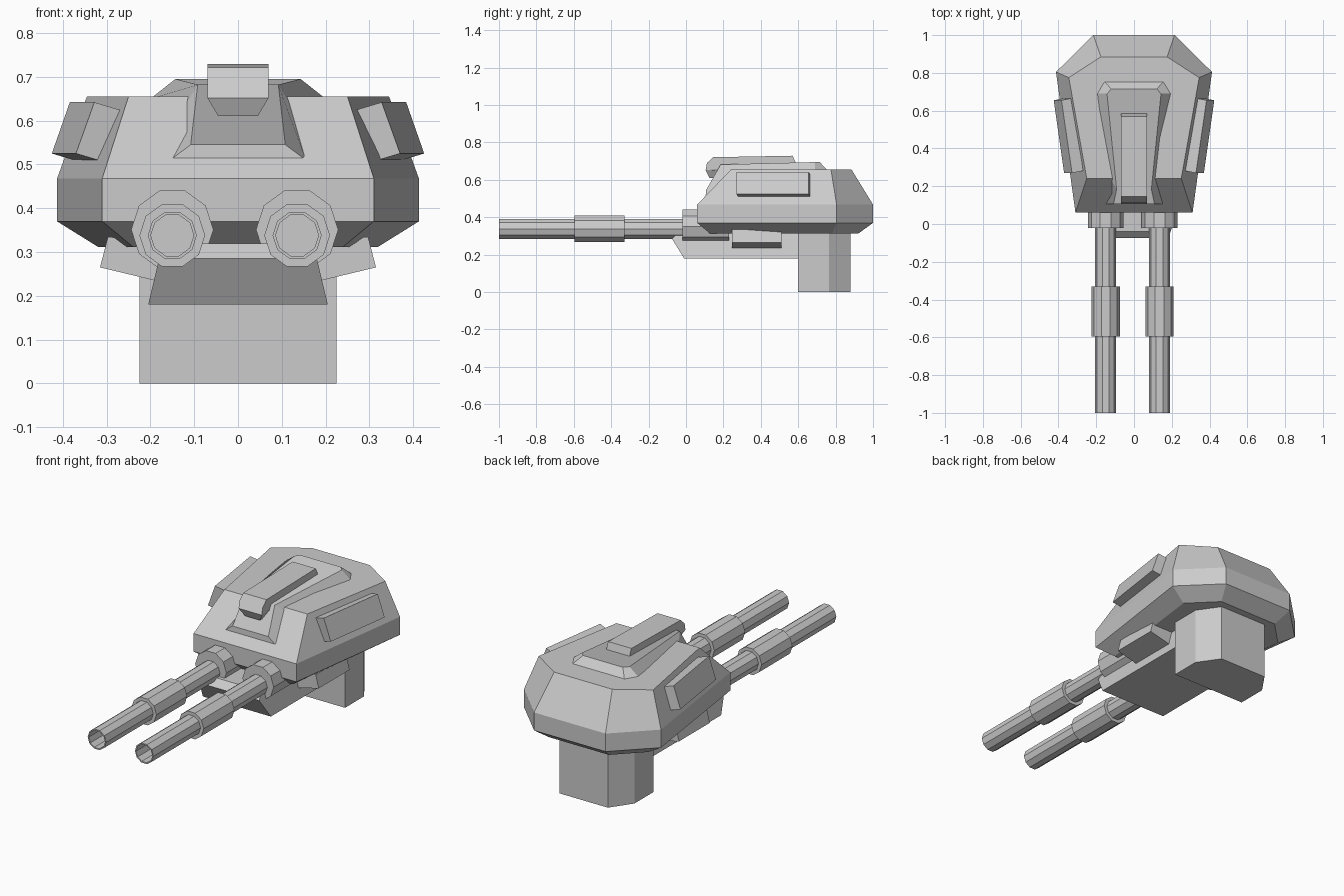
import bpy, bmesh, math
from mathutils import Vector

if "Cube" in bpy.data.objects:
    bpy.data.objects.remove(bpy.data.objects["Cube"])


def make(name, verts, faces):
    mesh = bpy.data.meshes.new(name)
    mesh.from_pydata(verts, [], faces)
    bm = bmesh.new()
    bm.from_mesh(mesh)
    bmesh.ops.recalc_face_normals(bm, faces=bm.faces)
    bm.to_mesh(mesh)
    bm.free()
    obj = bpy.data.objects.new(name, mesh)
    bpy.context.collection.objects.link(obj)
    return obj


def loft(name, rings):
    """Join equal-length rings of points and cap both ends."""
    n = len(rings[0])
    verts = [p for r in rings for p in r]
    faces = [(i * n + j, i * n + (j + 1) % n, (i + 1) * n + (j + 1) % n, (i + 1) * n + j)
             for i in range(len(rings) - 1) for j in range(n)]
    faces += [tuple(range(n)), tuple(range(len(verts) - n, len(verts)))]
    return make(name, verts, faces)


def sym(half, z=None):
    """Complete a right-hand half outline with its mirror image."""
    pts = [p if z is None else (p[0], p[1], z) for p in half]
    return pts + [(-x, y, c) for x, y, c in reversed(pts)]


def mirrored(name, rings):
    obj = loft(name, rings)
    mod = obj.modifiers.new("mirror", 'MIRROR')
    mod.use_bisect_axis[0] = False
    return obj


def tube(name, x, z, profile, sides=10):
    """Turn a (y, radius) profile about a line along y."""
    rings = [[(x + r * math.cos(2 * math.pi * k / sides), y,
               z + r * math.sin(2 * math.pi * k / sides)) for k in range(sides)]
             for y, r in profile]
    return loft(name, rings)


# Armoured hull: six-sided outline, lofted upward
loft("turret_hull", [
    sym([(0.24, 0.13), (0.32, 0.78), (0.18, 0.92)], 0.312),
    sym([(0.31, 0.06), (0.413, 0.805), (0.215, 1.0)], 0.37),
    sym([(0.31, 0.06), (0.413, 0.805), (0.215, 1.0)], 0.468),
    sym([(0.25, 0.24), (0.345, 0.775), (0.175, 0.885)], 0.655),
])

# Raised roof panel wrapping over the front slope
loft("roof_panel", [
    sym([(0.155, 0.105, 0.51), (0.13, 0.25, 0.62), (0.2, 0.69, 0.65), (0.16, 0.757, 0.65)]),
    sym([(0.108, 0.107, 0.545), (0.092, 0.185, 0.682), (0.143, 0.69, 0.695), (0.12, 0.715, 0.695)]),
])

# Sight box on the roof, with a tapered chin
loft("sight_box", [
    [(-w, y, z) for w, y, z in sec] + [(w, y, z) for w, y, z in reversed(sec)]
    for sec in (
        [(0.07, 0.105, 0.652), (0.07, 0.112, 0.69), (0.07, 0.145, 0.721)],
        [(0.07, 0.585, 0.68), (0.07, 0.585, 0.695), (0.07, 0.57, 0.729)])
])
loft("sight_chin", [
    sym([(0.045, 0.125, 0.61), (0.045, 0.3, 0.61)]),
    sym([(0.07, 0.105, 0.652), (0.07, 0.3, 0.66)]),
])

# Side armour plates following the sloped flanks
def plate_end(top, low, y, skew):
    inner = [(p[0] - 0.06, y + skew, p[1] - 0.018) for p in (low, top)]
    return [(top[0], y, top[1]), (low[0], y, low[1])] + inner


mirrored("side_plate", [plate_end((0.328, 0.642), (0.370, 0.525), 0.27, 0.012),
                        plate_end((0.384, 0.642), (0.425, 0.525), 0.655, 0.012)])

# Tilted pods below the hull
mirrored("side_pod", [[(0.297, y, 0.335), (0.315, y, 0.265), (0.19, y, 0.235), (0.17, y, 0.32)]
                      for y in (0.245, 0.51)])

# Under-hull body with a raked nose
loft("lower_body", [
    sym([(0.205, -0.01), (0.205, 0.7)], 0.18),
    sym([(0.18, -0.075), (0.18, 0.7)], 0.285),
    sym([(0.17, -0.04), (0.17, 0.7)], 0.32),
])

# Pedestal with chamfered rear corners
loft("pedestal", [sym([(0.225, 0.6), (0.225, 0.765), (0.145, 0.88)], z) for z in (0, 0.32)])

# Twin guns: hollow barrel, sleeve and mantlet
for side, x in (("left", -0.15), ("right", 0.135)):
    tube(side + "_barrel", x, 0.338,
         [(0.1, 0.056), (-1.0, 0.056), (-1.0, 0.049), (-0.6, 0.049)])
    tube(side + "_sleeve", x, 0.338, [(-0.33, 0.075), (-0.595, 0.075)])
    tube(side + "_mantlet", x, 0.351, [(0.23, 0.094), (-0.02, 0.094)])
